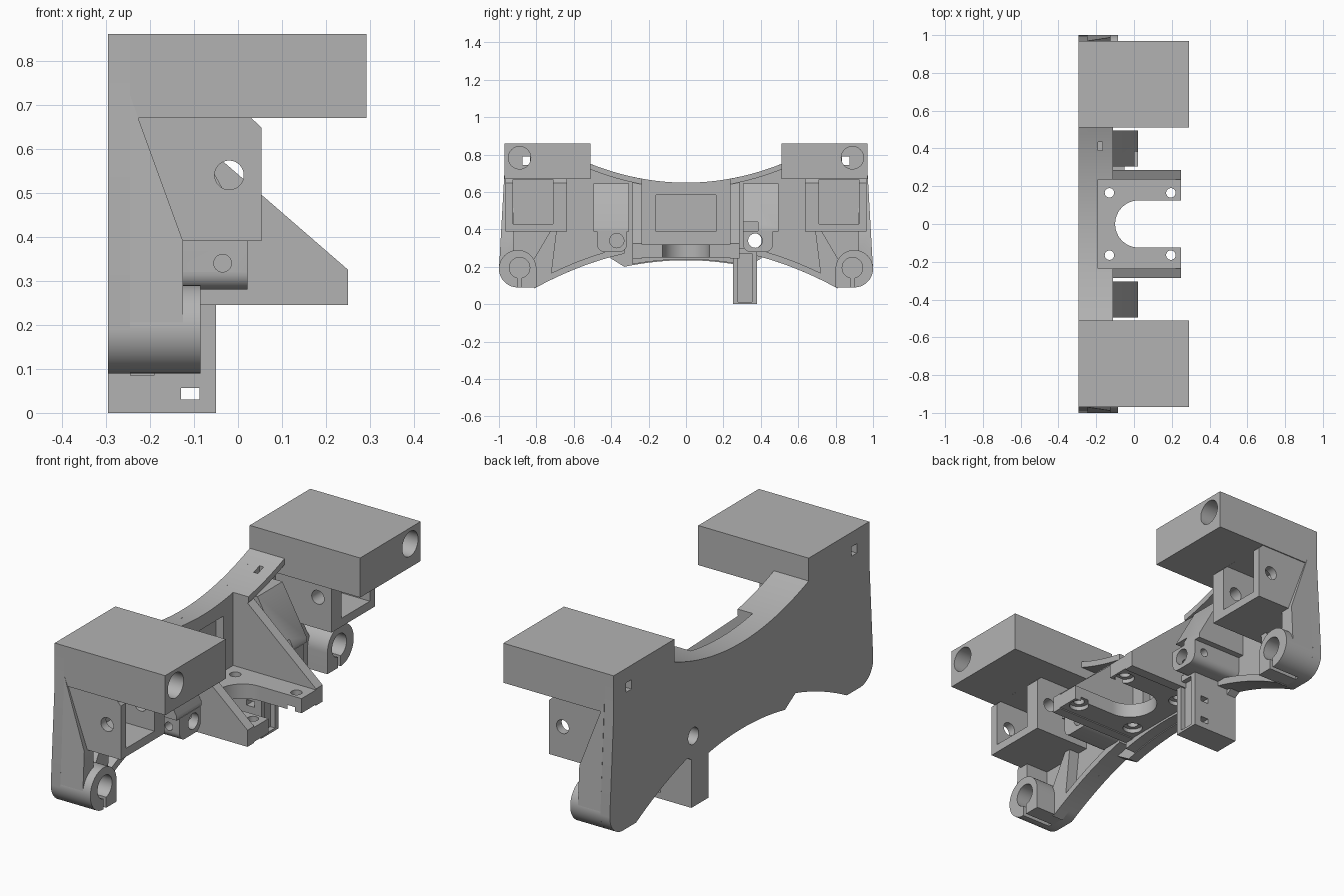
import bpy, bmesh, math
from mathutils import Vector

cube = bpy.data.objects.get("Cube")
if cube:
    bpy.data.objects.remove(cube, do_unlink=True)

grey = bpy.data.materials.new("plain grey")
grey.use_nodes = True
grey.diffuse_color = (0.45, 0.45, 0.45, 1)
grey.node_tree.nodes["Principled BSDF"].inputs["Base Color"].default_value = (0.45, 0.45, 0.45, 1)

BACK, SKIN = -0.295, -0.245   # rear face and inner face of the back plate


def prism(name, axis, pts, lo, hi):
    """Extrude a 2D outline along an axis (outline uses the other two axes in order)."""
    bm = bmesh.new()

    def place(p, d):
        c = list(p)
        c.insert("xyz".index(axis), d)
        return bm.verts.new(c)
    a = [place(p, lo) for p in pts]
    b = [place(p, hi) for p in pts]
    bm.faces.new(a)
    bm.faces.new(b)
    for i in range(len(pts)):
        j = (i + 1) % len(pts)
        bm.faces.new((a[i], a[j], b[j], b[i]))
    bmesh.ops.recalc_face_normals(bm, faces=bm.faces)
    mesh = bpy.data.meshes.new(name)
    bm.to_mesh(mesh)
    bm.free()
    mesh.materials.append(grey)
    ob = bpy.data.objects.new(name, mesh)
    bpy.context.collection.objects.link(ob)
    return ob


def box(name, x, y, z):
    y = sorted(y)
    return prism(name, "x", [(y[0], z[0]), (y[1], z[0]), (y[1], z[1]), (y[0], z[1])], *x)


def arc(c, r, a0=0, a1=360, n=40):
    full = a1 - a0 == 360
    steps = n if full else n + 1
    return [(c[0] + r * math.cos(math.radians(a0 + (a1 - a0) * i / n)),
             c[1] + r * math.sin(math.radians(a0 + (a1 - a0) * i / n))) for i in range(steps)]


def hole(axis, c, r, lo, hi):
    return prism("cutter", axis, arc(c, r), lo, hi)


def cut(ob, *cutters):
    for c in cutters:
        m = ob.modifiers.new("cut", "BOOLEAN")
        m.operation, m.solver, m.object = "DIFFERENCE", "EXACT", c
        bpy.context.view_layer.update()
        dg = bpy.context.evaluated_depsgraph_get()
        mesh = bpy.data.meshes.new_from_object(ob.evaluated_get(dg))
        ob.modifiers.clear()
        ob.data = mesh
    for c in cutters:
        bpy.data.objects.remove(c, do_unlink=True)
    return ob


def span(a, b, n=20):
    return [a + (b - a) * i / n for i in range(n + 1)]


def top_arch(y):
    return 0.65 + 0.385 * y * y


def low_arch(y):
    return 0.307 - 0.339 * y * y


def mid_arch(y):
    return 0.235 - 0.32 * y * y


# Back plate: one half outline, mirrored into a full one
half = [(y, mid_arch(y)) for y in span(0, 0.33, 8)]
half += [(y, low_arch(y)) for y in span(0.41, 0.8, 10)]
half += arc((0.9, 0.19), 0.1, -90, 0, 10)
half += [(0.97, 0.68), (0.97, 0.86), (0.51, 0.86)]
half += [(y, top_arch(y)) for y in span(0.51, 0, 16)]
outline = half + [(-y, z) for y, z in reversed(half[1:-1])]
plate = prism("back_plate", "x", outline, BACK, SKIN)
cut(plate, hole("x", (0.365, 0.34), 0.04, -0.4, 0),
    *[box("cutter", (-0.4, -0.1), (s * 0.835, s * 0.875), (0.745, 0.79)) for s in (-1, 1)])

# Arched top rim, stepped back in the middle
for name, a, b, front in (("rim_right", -0.51, -0.235, -0.11),
                          ("rim_middle", -0.235, 0.235, -0.19),
                          ("rim_left", 0.235, 0.51, -0.11)):
    ys = span(a, b)
    rim = prism(name, "x", [(y, top_arch(y)) for y in ys] +
                [(y, top_arch(y) - 0.03) for y in reversed(ys)], SKIN, front)
    if name == "rim_left":
        cut(rim, box("cutter", (-0.19, -0.168), (0.39, 0.435), (0.5, 0.9)))

# Centre wall with shallow pocket
ys = span(-0.285, 0.285)
wall = prism("centre_wall", "x", [(y, mid_arch(y) + 0.005) for y in ys] +
             [(y, top_arch(y) - 0.01) for y in reversed(ys)], SKIN, -0.19)
cut(wall, box("cutter", (-0.23, 0), (-0.16, 0.16), (0.39, 0.585)))

# Shelf with U-shaped slot, four screw holes and counterbores underneath
u_slot = [(0.25, -0.235), (0.25, -0.125)] + arc((0.025, 0), 0.125, 270, 90, 24)
u_slot += [(0.25, 0.125), (0.25, 0.235), (-0.19, 0.235), (-0.19, -0.235)]
shelf = prism("shelf", "z", u_slot, 0.25, 0.32)
for x in (-0.13, 0.195):
    for y in (-0.165, 0.165):
        cut(shelf, hole("z", (x, y), 0.025, 0.2, 0.4), hole("z", (x, y), 0.045, 0.2, 0.27))

for s, side in ((-1, "right"), (1, "left")):
    # Shelf gusset
    prism("gusset_" + side, "y", [(-0.245, 0.245), (0.25, 0.245), (0.25, 0.325),
                                  (-0.125, 0.65), (-0.245, 0.65)], *sorted((s * 0.235, s * 0.285)))

    # Upper block with rod bore
    block = box("upper_block_" + side, (SKIN, 0.292), (s * 0.51, s * 0.97), (0.67, 0.86))
    cut(block, hole("x", (s * 0.89, 0.783), 0.06, -0.24, 0.4),
        box("cutter", (-0.3, 0), (s * 0.835, s * 0.875), (0.745, 0.79)))

    # Nut box with chamfered lip, front pocket and cross bore
    nut_box = prism("nut_box_" + side, "y", [(SKIN, 0.39), (0.053, 0.39), (0.053, 0.648),
                                             (0.028, 0.672), (SKIN, 0.672)],
                    *sorted((s * 0.635, s * 0.965)))
    cut(nut_box, box("cutter", (-0.17, 0.2), (s * 0.71, s * 0.925), (0.43, 0.668)),
        hole("y", (-0.02, 0.54), 0.033, -1.1, 1.1))

    # Sloped wedge above the clamp
    wedge = prism("wedge_" + side, "y", [(SKIN, 0.39), (0.02, 0.39), (0.02, 0.41),
                                         (-0.11, 0.645), (SKIN, 0.645)],
                  *sorted((s * 0.305, s * 0.495)))
    if s > 0:
        cut(wedge, box("cutter", (-0.05, 0.1), (0.29, 0.385), (0.38, 0.44)))

    # Rounded clamp with bore and cross hole
    profile = arc((s * 0.345, 0.32), 0.04, 180, 270, 8) if s > 0 else arc((-0.435, 0.32), 0.04, 180, 270, 8)
    profile += arc((profile[0][0] + 0.12, 0.32), 0.04, 270, 360, 8)
    profile += [(profile[-1][0], 0.392), (profile[0][0], 0.392)]
    clamp = prism("clamp_" + side, "x", profile, SKIN, 0.022)
    cut(clamp, hole("x", (s * 0.37, 0.34), 0.038, -0.4 if s > 0 else -0.2, 0.1),
        hole("y", (-0.035, 0.34), 0.02, -0.6, 0.6))

    # Rod ring with square foot, bore and split
    ring = prism("rod_ring_" + side, "x", [(s * y, z) for y, z in
                 arc((0.9, 0.19), 0.1, -90, 180, 40) + [(0.8, 0.09)]], SKIN, -0.085)
    cut(ring, hole("x", (s * 0.89, 0.195), 0.055, -0.24, 0),
        box("cutter", (-0.24, 0), (s * 0.88, s * 0.9), (0, 0.19)))

    # Tapered outer side rib, thinning towards the top
    rib = prism("side_rib_" + side, "x", [(s * 0.97, 0.72), (s * 0.999, 0.2), (s * 0.96, 0.24),
                                          (s * 0.92, 0.28), (s * 0.92, 0.72)], SKIN, -0.125)
    cut(rib, prism("cutter", "y", [(-0.245, 0.72), (-0.125, 0.39), (0, 0.39), (0, 0.8), (-0.245, 0.8)],
                   -1.2, 1.2))

    # Lower rim and inner stiffener
    ys = span(0.33, 0.81)
    prism("lower_rim_" + side, "x", [(s * y, low_arch(y)) for y in ys] +
          [(s * y, low_arch(y) + 0.035) for y in reversed(ys)], SKIN, -0.19)
    prism("stiffener_" + side, "x", [(s * 0.82, 0.23), (s * 0.72, 0.4), (s * 0.69, 0.4),
                                     (s * 0.72, 0.16), (s * 0.8, 0.11)], SKIN, -0.19)

# Sensor post: shallow channel with cross windows
post = box("sensor_post", (BACK, -0.05), (0.25, 0.38), (0.0, 0.3))
cut(post, box("cutter", (-0.075, 0), (0.278, 0.352), (0.012, 0.27)),
    *[box("cutter", (-0.13, -0.087), (0.2, 0.45), (z, z + 0.027)) for z in (0.03, 0.14)])

# Smooth round surfaces while keeping edges sharp
bpy.ops.object.select_all(action="DESELECT")
for ob in bpy.context.collection.objects:
    if ob.type == "MESH" and ob.data.materials and ob.data.materials[0] == grey:
        ob.select_set(True)
        bpy.context.view_layer.objects.active = ob
bpy.ops.object.shade_smooth_by_angle(angle=math.radians(30))
